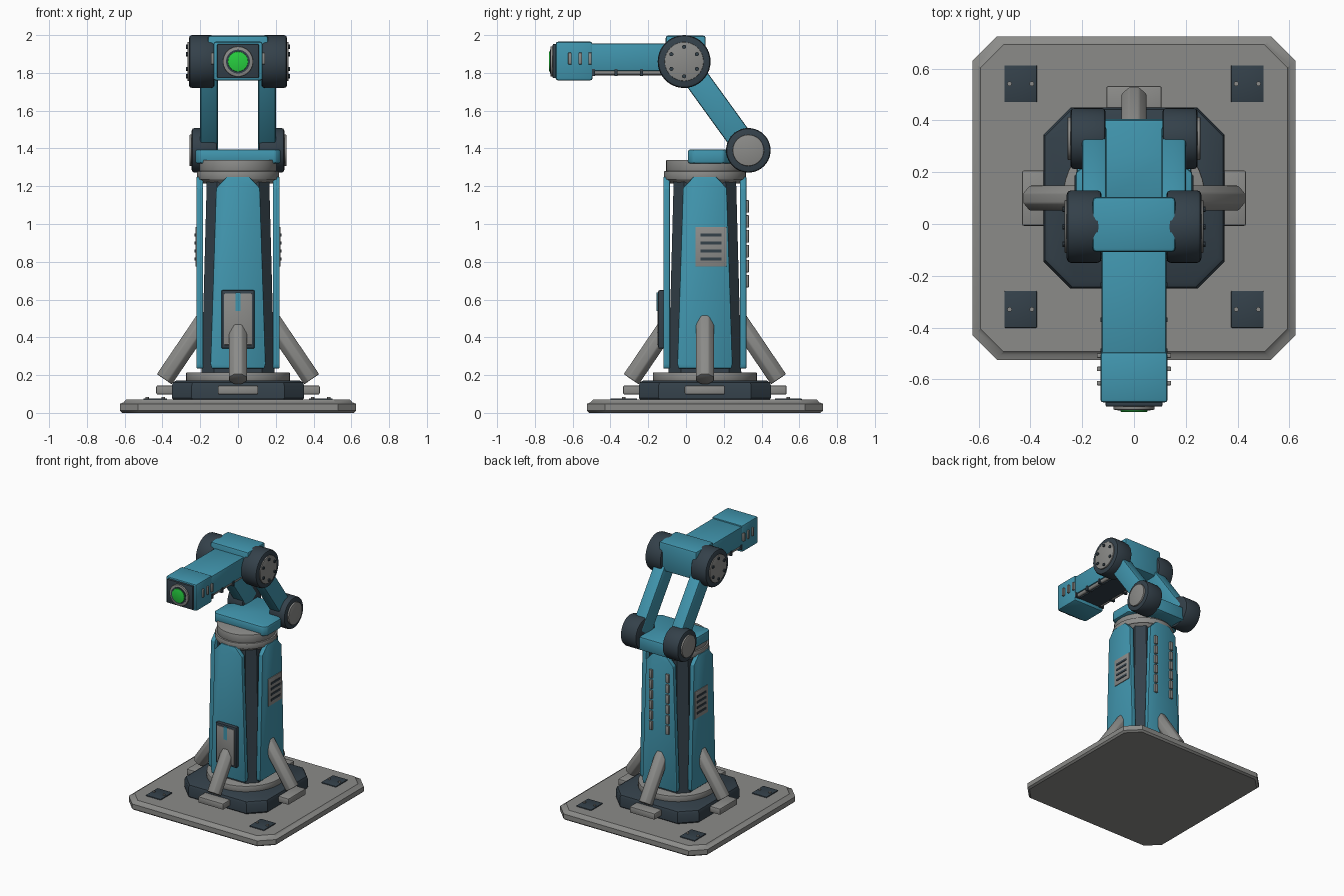
import bpy, bmesh, math
from mathutils import Matrix, Vector

if "Cube" in bpy.data.objects:
    bpy.data.objects.remove(bpy.data.objects["Cube"])


def material(name, rgb):
    m = bpy.data.materials.new(name)
    m.diffuse_color = (*rgb, 1)
    m.use_nodes = True
    m.node_tree.nodes["Principled BSDF"].inputs["Base Color"].default_value = m.diffuse_color
    return m


BLUE = material("teal paint", (0.052, 0.30, 0.42))
GREY = material("bare grey metal", (0.26, 0.26, 0.25))
DARK = material("dark slate", (0.034, 0.052, 0.068))
GREEN = material("green glass", (0.02, 0.62, 0.05))

CY = 0.1                                   # tower axis in y
I = Matrix.Identity(4)


def finish(name, bm, mat, bevel=0.0, mtx=I, segs=2):
    """Bevel sharp edges, place the mesh and shade it."""
    bmesh.ops.recalc_face_normals(bm, faces=bm.faces)
    if bevel:
        edges = [e for e in bm.edges if e.calc_face_angle(0) > math.radians(35)]
        bmesh.ops.bevel(bm, geom=edges, offset=bevel, segments=segs, profile=0.5,
                        affect='EDGES', clamp_overlap=True)
    bm.transform(mtx)
    bmesh.ops.recalc_face_normals(bm, faces=bm.faces)
    me = bpy.data.meshes.new(name)
    bm.to_mesh(me)
    bm.free()
    me.materials.append(mat)
    me.shade_smooth()
    me.set_sharp_from_angle(angle=math.radians(32))
    ob = bpy.data.objects.new(name, me)
    bpy.context.collection.objects.link(ob)
    return ob


def box(name, x, y, z, mat, bevel=0.0, mtx=I):
    bm = bmesh.new()
    bmesh.ops.create_cube(bm, size=1)
    for v in bm.verts:
        v.co = Vector([(a + b) / 2 + c * (b - a) for (a, b), c in zip((x, y, z), v.co)])
    return finish(name, bm, mat, bevel, mtx)


def cyl(name, p0, p1, r, mat, bevel=0.0, sides=32, mtx=I, spin=0.0, r2=None):
    """Cylinder between two points."""
    p0, p1 = Vector(p0), Vector(p1)
    d = p1 - p0
    bm = bmesh.new()
    bmesh.ops.create_cone(bm, cap_ends=True, segments=sides, radius1=r,
                          radius2=r if r2 is None else r2, depth=d.length)
    rot = d.to_track_quat('Z', 'Y').to_matrix().to_4x4()
    place = Matrix.Translation((p0 + p1) / 2) @ rot @ Matrix.Rotation(spin, 4, 'Z')
    return finish(name, bm, mat, bevel, mtx @ place)


def prism(name, pts, lo, hi, mat, bevel=0.0, mtx=I, plane="xy"):
    """Extruded outline in the xy or xz plane."""
    put = (lambda a, b, c: (a, b, c)) if plane == "xy" else (lambda a, b, c: (a, c, b))
    bm = bmesh.new()
    f = bm.faces.new([bm.verts.new(put(a, b, lo)) for a, b in pts])
    ext = bmesh.ops.extrude_face_region(bm, geom=[f])["geom"]
    shift = Vector(put(0, 0, hi - lo))
    for v in ext:
        if isinstance(v, bmesh.types.BMVert):
            v.co += shift
    return finish(name, bm, mat, bevel, mtx)


def loft(name, sections, mat):
    """Stack of chamfered squares: (z, half width, chamfer)."""
    bm = bmesh.new()
    rings = []
    for z, h, c in sections:
        k = h - c
        pts = [(k, -h), (h, -k), (h, k), (k, h), (-k, h), (-h, k), (-h, -k), (-k, -h)]
        rings.append([bm.verts.new((x, y + CY, z)) for x, y in pts])
    for a, b in zip(rings, rings[1:]):
        for i in range(8):
            j = (i + 1) % 8
            bm.faces.new((a[i], a[j], b[j], b[i]))
    bm.faces.new(rings[0][::-1])
    bm.faces.new(rings[-1])
    return finish(name, bm, mat)


# Ground plate and plinth
loft("base_plate", [(0, 0.612, 0.09), (0.012, 0.625, 0.095), (0.048, 0.625, 0.095),
                    (0.056, 0.605, 0.09), (0.07, 0.593, 0.088)], GREY)
loft("plinth", [(0.065, 0.34, 0.1), (0.08, 0.35, 0.105), (0.145, 0.35, 0.105),
                (0.162, 0.343, 0.103), (0.172, 0.325, 0.098)], DARK)
cyl("plinth_collar", (0, CY, 0.165), (0, CY, 0.215), 0.275, GREY, 0.006, 48)

# Anchor pads with bolts
for sx in (-1, 1):
    for y in (0.542, -0.33):
        cx = sx * 0.438
        box("anchor_pad", (cx - 0.063, cx + 0.063), (y - 0.071, y + 0.071), (0.06, 0.077), DARK, 0.003)
        for dx in (-0.043, 0.043):
            cyl("anchor_bolt", (cx + dx, y, 0.07), (cx + dx, y, 0.085), 0.009, GREY, sides=12)

# Tower core, cladding panels, braces and feet
loft("tower_core", [(0.2, 0.193, 0.065), (1.24, 0.165, 0.055)], DARK)
PANEL = [(-0.14, 0.235), (0.14, 0.235), (0.146, 0.26), (0.116, 1.19), (0.06, 1.25),
         (-0.06, 1.25), (-0.116, 1.19), (-0.146, 0.26)]
for k in range(4):
    m = Matrix.Translation((0, CY, 0)) @ Matrix.Rotation(k * math.pi / 2, 4, 'Z')
    prism("tower_panel", PANEL, -0.22, -0.185, BLUE, 0.005, m, "xz")
    cyl("brace", (0, -0.39, 0.178), (0, -0.167, 0.507), 0.052, GREY, 0.006, 8, m, math.pi / 8)
    box("brace_foot", (-0.107, 0.107), (-0.433, -0.3), (0.097, 0.145), GREY, 0.008, m)

# Front access hatch
box("hatch_frame", (-0.088, 0.088), (-0.147, -0.11), (0.34, 0.65), DARK, 0.008)
box("hatch_door", (-0.074, 0.074), (-0.152, -0.14), (0.36, 0.632), GREY, 0.003)
box("hatch_latch", (-0.014, 0.014), (-0.156, -0.145), (0.54, 0.638), BLUE)

# Side vents and rear strips
for s in (-1, 1):
    box("side_vent", sorted((s * 0.21, s * 0.225)), (0.05, 0.214), (0.775, 0.985), GREY, 0.003)
    for i in range(4):
        z = 0.815 + i * 0.042
        box("vent_slot", sorted((s * 0.22, s * 0.229)), (0.077, 0.188), (z - 0.008, z + 0.008), DARK)
    for i in range(6):
        z = 0.665 + i * 0.079
        box("rear_strip", (s * 0.07 - 0.013, s * 0.07 + 0.013), (0.31, 0.333), (z, z + 0.066), GREY, 0.003)

# Turntable
cyl("turntable_skirt", (0, CY, 1.215), (0, CY, 1.24), 0.19, GREY, sides=48, r2=0.215)
cyl("turntable_lower", (0, CY, 1.235), (0, CY, 1.28), 0.217, GREY, 0.005, 48)
cyl("turntable_upper", (0, CY, 1.275), (0, CY, 1.34), 0.205, GREY, 0.004, 48)

# Shoulder bracket
half = [(0.2, 0.01), (0.226, 0.04), (0.226, 0.2), (0.13, 0.27), (0.13, 0.4)]
prism("shoulder_bracket", half + [(-x, y) for x, y in reversed(half)], 1.32, 1.395, BLUE, 0.012)
box("shoulder_bridge", (-0.13, 0.13), (0.25, 0.405), (1.29, 1.395), BLUE, 0.015)

# Joints and links, mirrored
SY, SZ, EY, EZ = 0.33, 1.39, -0.01, 1.86
length = math.hypot(SY - EY, EZ - SZ)
tilt = Matrix.Translation((0, SY, SZ)) @ Matrix.Rotation(math.atan2(SY - EY, EZ - SZ), 4, 'X')
for s in (-1, 1):
    cyl("shoulder_joint", (s * 0.11, SY, SZ), (s * 0.245, SY, SZ), 0.118, DARK, 0.014, 40)
    cyl("shoulder_cap", (s * 0.23, SY, SZ), (s * 0.257, SY, SZ), 0.083, GREY, 0.004, 40)
    box("upper_link", sorted((s * 0.107, s * 0.2)), (-0.066, 0.066), (0, length), BLUE, 0.01, tilt)
    cyl("elbow_joint", (s * 0.125, EY, EZ), (s * 0.26, EY, EZ), 0.14, DARK, 0.016, 40)
    cyl("elbow_cap", (s * 0.25, EY, EZ), (s * 0.268, EY, EZ), 0.103, GREY, 0.003, 40)
    for i in range(6):
        a = math.radians(60 * i + 30)
        y, z = EY + 0.078 * math.cos(a), EZ + 0.078 * math.sin(a)
        cyl("elbow_bolt", (s * 0.26, y, z), (s * 0.276, y, z), 0.011, DARK, sides=10)

# Elbow housing and forearm
box("elbow_housing", (-0.16, 0.16), (-0.108, 0.104), (1.78, 1.998), BLUE, 0.014)
box("forearm", (-0.125, 0.125), (-0.51, -0.05), (1.81, 1.955), BLUE, 0.008)
box("forearm_underside", (-0.09, 0.09), (-0.5, -0.08), (1.787, 1.815), DARK)
for s in (-1, 1):
    cyl("forearm_pipe", (s * 0.105, -0.5, 1.802), (s * 0.105, -0.1, 1.802), 0.014, GREY, sides=16)
    for y in (-0.49, -0.37, -0.235):
        box("pipe_clamp", sorted((s * 0.085, s * 0.129)), (y - 0.008, y + 0.008), (1.783, 1.82), DARK)

# Tool head with side slots
box("tool_head", (-0.13, 0.13), (-0.69, -0.495), (1.76, 1.965), BLUE, 0.012)
for s in (-1, 1):
    for y in (-0.615, -0.56, -0.508):
        box("head_slot", sorted((s * 0.125, s * 0.143)), (y - 0.009, y + 0.009), (1.845, 1.907), GREY, 0.003)

# Lens assembly
box("face_plate", (-0.11, 0.11), (-0.706, -0.68), (1.772, 1.953), DARK, 0.006)
cyl("lens_rim", (0, -0.69, EZ), (0, -0.718, EZ), 0.08, GREY, 0.004, 40)
cyl("lens_gasket", (0, -0.71, EZ), (0, -0.721, EZ), 0.063, DARK, sides=40)
cyl("lens", (0, -0.71, EZ), (0, -0.726, EZ), 0.053, GREEN, 0.003, 40)
